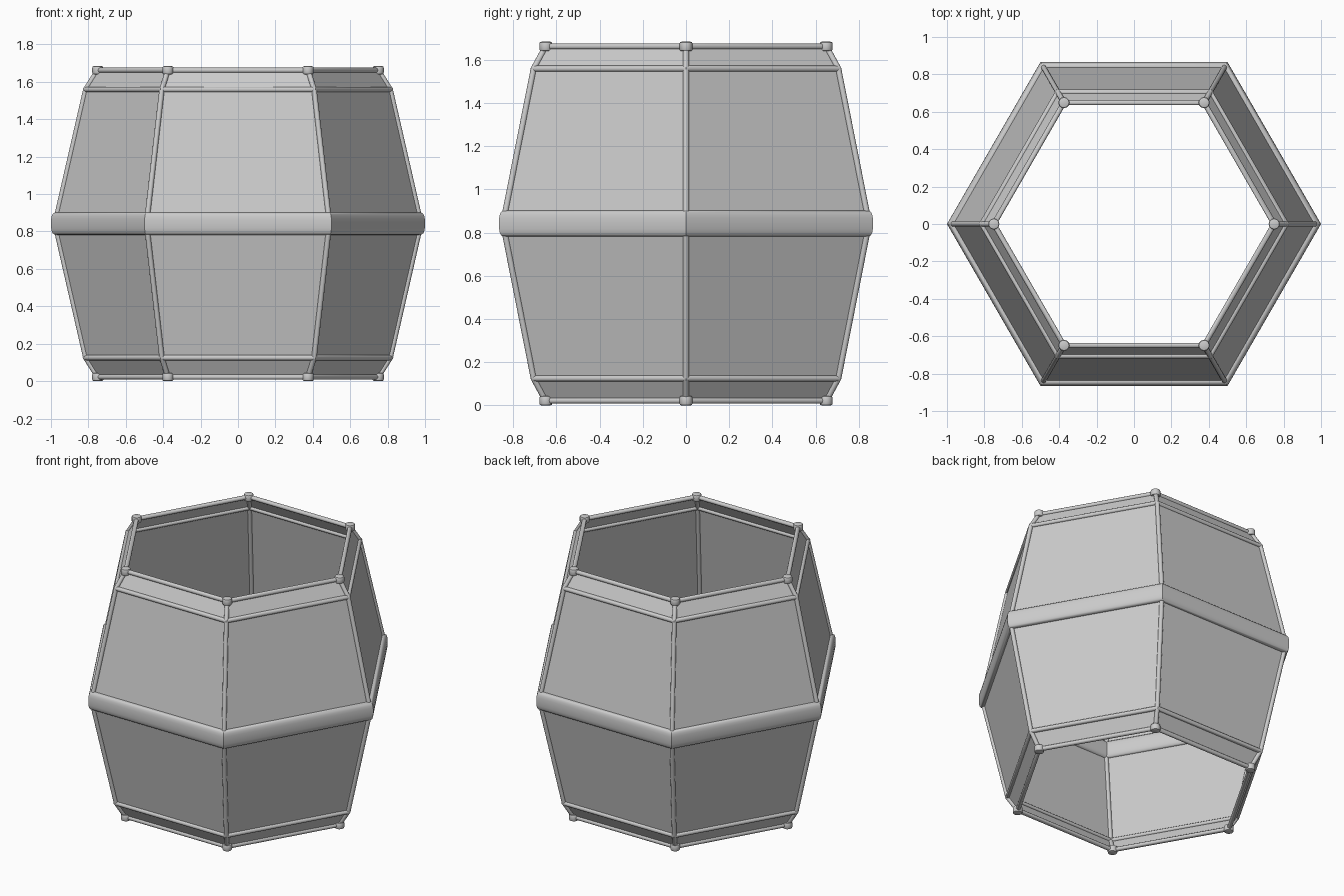
import bpy, bmesh
from math import cos, sin, pi, radians, copysign
from mathutils import Vector

if "Cube" in bpy.data.objects:
    bpy.data.objects.remove(bpy.data.objects["Cube"])

C30 = cos(pi / 6)
H = 1.684
MID = H / 2


def corner(apothem, z, k):
    r = apothem / C30
    return Vector((r * cos(k * pi / 3), r * sin(k * pi / 3), z))


def finish(bm, name, smooth=True):
    bmesh.ops.recalc_face_normals(bm, faces=bm.faces)
    me = bpy.data.meshes.new(name)
    bm.to_mesh(me)
    bm.free()
    ob = bpy.data.objects.new(name, me)
    bpy.context.collection.objects.link(ob)
    if smooth:
        bpy.ops.object.select_all(action='DESELECT')
        ob.select_set(True)
        bpy.context.view_layer.objects.active = ob
        bpy.ops.object.shade_smooth_by_angle(angle=radians(40))
    return ob


def hex_sweep(name, profile, closed=True, smooth=True):
    """Sweep an (apothem, z) profile around a mitred hexagon."""
    bm = bmesh.new()
    rows = [[bm.verts.new(corner(a, z, k)) for a, z in profile] for k in range(6)]
    n = len(profile)
    for k in range(6):
        p, q = rows[k], rows[(k + 1) % 6]
        for i in range(n if closed else n - 1):
            j = (i + 1) % n
            bm.faces.new((p[i], q[i], q[j], p[j]))
    return finish(bm, name, smooth)


def oval(a, z, ra, rz, n=12, power=1.0):
    def f(t):
        return copysign(abs(t) ** power, t)
    return [(a + ra * f(cos(2 * pi * i / n)), z + rz * f(sin(2 * pi * i / n)))
            for i in range(n)]


def rod(bm, p, q, r, n=12):
    d = q - p
    m = d.to_track_quat('Z', 'Y').to_matrix().to_4x4()
    m.translation = (p + q) / 2
    bmesh.ops.create_cone(bm, cap_ends=True, segments=n, radius1=r, radius2=r,
                          depth=d.length, matrix=m)


# outline of one half: rim, shoulder, waist
RIM, SHOULDER, WAIST = (0.649, 0.022), (0.705, 0.125), (0.847, MID)


def flip(p):
    return (p[0], H - p[1])


# flat glass panels
hex_sweep("panels", [RIM, SHOULDER, WAIST, flip(SHOULDER), flip(RIM)],
          closed=False, smooth=False)

# bulging belt around the middle
hex_sweep("middle_band", oval(0.842, MID, 0.024, 0.06, 20, 0.75))

# horizontal rods
for side, f in (("bottom", lambda p: p), ("top", flip)):
    hex_sweep(side + "_rim_rod", oval(*f(RIM), 0.014, 0.014))
    hex_sweep(side + "_shoulder_rod", oval(*f(SHOULDER), 0.014, 0.014))

    # corner rods along the panel seams
    bm = bmesh.new()
    for k in range(6):
        a, b, c = (corner(*f(p), k) for p in (RIM, SHOULDER, WAIST))
        rod(bm, a, b, 0.014)
        rod(bm, b, c, 0.014)
    finish(bm, side + "_corner_rods")

    # small knobs on the rim corners
    bm = bmesh.new()
    for k in range(6):
        c = corner(*f(RIM), k)
        rod(bm, c - Vector((0, 0, 0.022)), c + Vector((0, 0, 0.022)), 0.03)
    caps = [e for e in bm.edges if abs(e.verts[0].co.z - e.verts[1].co.z) < 1e-4]
    bmesh.ops.bevel(bm, geom=caps, offset=0.009, segments=2, profile=0.5,
                    affect='EDGES')
    finish(bm, side + "_corner_knobs")
